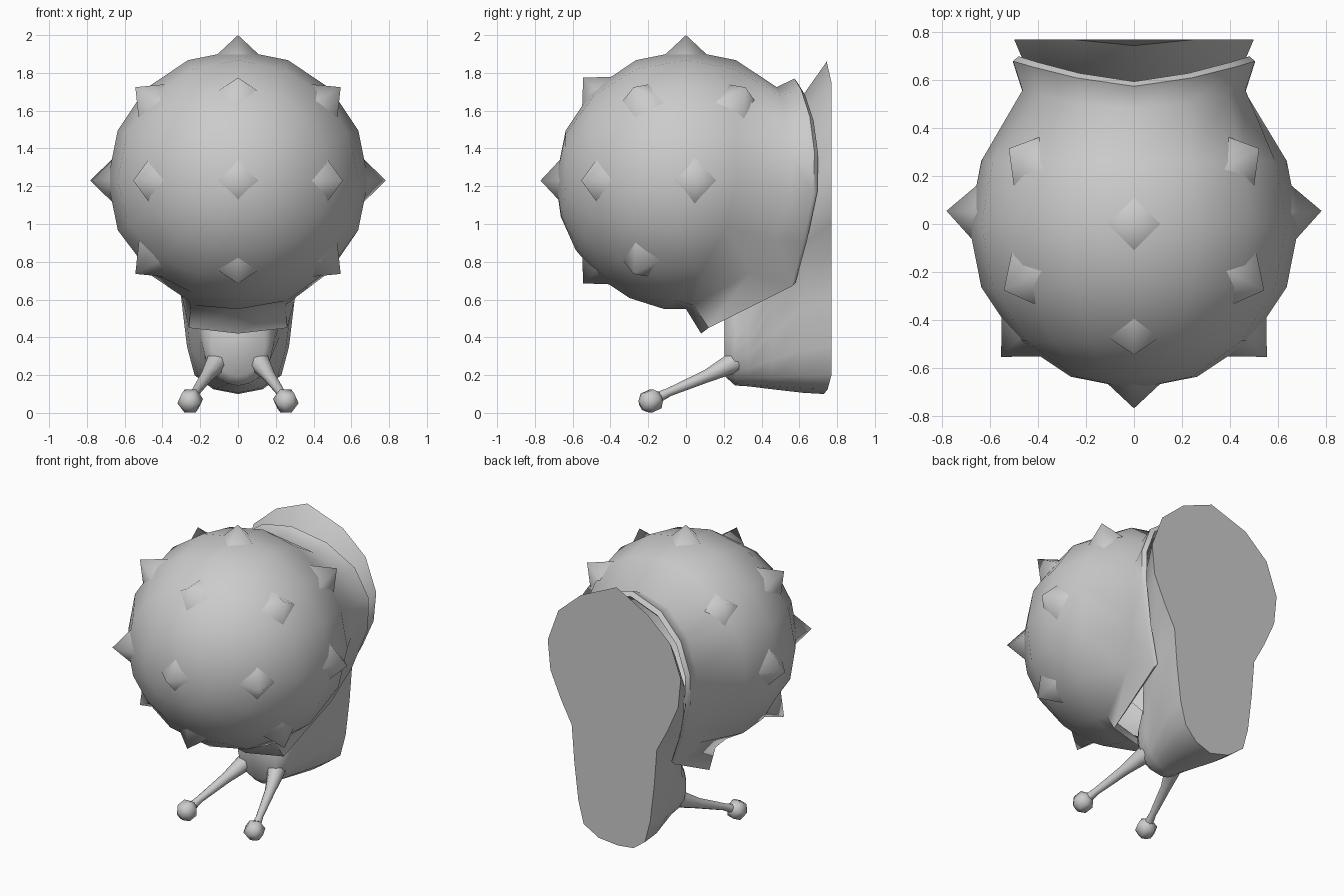
import bpy, bmesh, math
from mathutils import Vector

if "Cube" in bpy.data.objects:
    bpy.data.objects.remove(bpy.data.objects["Cube"])

C = Vector((0, 0, 1.23))   # shell centre
R = 0.69                   # shell radius


def finish(name, bm, angle=45):
    bmesh.ops.recalc_face_normals(bm, faces=bm.faces[:])
    me = bpy.data.meshes.new(name)
    bm.to_mesh(me)
    bm.free()
    ob = bpy.data.objects.new(name, me)
    bpy.context.collection.objects.link(ob)
    bpy.ops.object.select_all(action='DESELECT')
    ob.select_set(True)
    bpy.context.view_layer.objects.active = ob
    bpy.ops.object.shade_smooth_by_angle(angle=math.radians(angle))
    return ob


def mirror_ring(half):
    """Close a half outline (first and last point on x = 0) into a full ring."""
    half = [Vector(p) for p in half]
    return half + [Vector((-p.x, p.y, p.z)) for p in half[-2:0:-1]]


def loft(bm, rings, cap_start=True, cap_end=True):
    vs = [[bm.verts.new(p) for p in r] for r in rings]
    n = len(vs[0])
    for a, b in zip(vs, vs[1:]):
        for i in range(n):
            j = (i + 1) % n
            bm.faces.new((a[i], a[j], b[j], b[i]))
    if cap_start:
        bm.faces.new(vs[0])
    if cap_end:
        bm.faces.new(vs[-1])
    return vs


# Shell: ball opening into a pinched neck and a flared rim with thickness
neck = [(0, .48, 1.725), (.22, .50, 1.68), (.39, .54, 1.54), (.465, .56, 1.35),
        (.465, .55, 1.15), (.42, .48, .92), (.34, .34, .74), (.25, .04, .57), (0, 0, .55)]
rim = [(0, .575, 1.77), (.24, .61, 1.71), (.42, .655, 1.57), (.505, .68, 1.38),
       (.505, .675, 1.17), (.42, .62, .90), (.31, .56, .67), (.26, .12, .45), (0, .08, .42)]


def ball_ring(k):
    half = []
    for i in range(9):
        a = math.pi * i / 8
        reach = math.radians(112.5 - 32 * max(0, -math.cos(a)) ** 2)
        p = reach * k / 5
        half.append(C + R * Vector((math.sin(p) * math.sin(a), -math.cos(p), math.sin(p) * math.cos(a))))
    half[0].x = half[-1].x = 0
    return mirror_ring(half)


bm = bmesh.new()
rings = [ball_ring(k) for k in range(1, 6)] + [mirror_ring(neck), mirror_ring(rim)]
mid = Vector((0, 0, 1.12))
for s, dy in ((.955, .02), (.9, -.02)):
    rings.append([Vector((p.x * s, p.y + dy, mid.z + (p.z - mid.z) * s)) for p in rings[6]])
vs = loft(bm, rings, cap_start=False, cap_end=False)
pole = bm.verts.new(C + Vector((0, -R, 0)))
for i in range(16):
    bm.faces.new((pole, vs[0][i], vs[0][(i + 1) % 16]))
finish("shell", bm, 65)

# Spikes: four-sided points spread over the shell
dirs = [(0, 0, 1), (0, -1, 0), (0, -1, 1), (0, -1, -1)]
for s in (-1, 1):
    dirs += [(s, .07, 0), (s, -1, 0), (s * .55, -.28, .5), (s * .53, .32, .5),
             (s * .55, -.28, -.5)]
bm = bmesh.new()
for d in dirs:
    d = Vector(d).normalized()
    up = Vector((0, 1, 0)) if abs(d.z) > .9 else Vector((0, 0, 1))
    u = up.cross(d).normalized()
    v = d.cross(u)
    tip_r = .77 if min(abs(d.x), abs(d.y)) < .01 else .785
    base = [bm.verts.new(C + d * .63 + q * .15) for q in (u, v, -u, -v)]
    tip = bm.verts.new(C + d * tip_r)
    bm.faces.new(base[::-1])
    for i in range(4):
        bm.faces.new((base[i], base[(i + 1) % 4], tip))
finish("shell_spikes", bm, 85)

# Body: flat foot outline lofted forward into a rounded head
foot = [(0, .745, 1.86), (.25, .77, 1.75), (.42, .77, 1.60), (.50, .77, 1.38), (.48, .77, 1.18),
        (.40, .77, 1.00), (.32, .77, .85), (.30, .77, .60), (.27, .77, .35), (.23, .77, .20),
        (.13, .75, .125), (0, .73, .10)]
n = len(foot)
rings = []
for t, y, s in ((0, .77, 1), (.14, .62, 1), (.55, .46, 1), (.9, .33, 1), (1, .26, 1), (1, .205, .78)):
    half = []
    for i, p in enumerate(foot):
        a = math.pi * i / (n - 1)
        head = Vector((.185 * s * math.sin(a), y, .37 + .225 * s * math.cos(a)))
        q = Vector(p).lerp(head, t)
        q.y = p[1] if t == 0 else y
        # hold the upper body close to the wall beside the rim
        if t == .14 and 1 < i < 6:
            q.y += .03
        half.append(q)
    half[0].x = half[-1].x = 0
    rings.append(mirror_ring(half))
bm = bmesh.new()
loft(bm, rings)
finish("body", bm, 65)

# Eye stalks: tapered tubes ending in small faceted eyes
path = [((.09, .29, .29), .07), ((.13, .21, .245), .05), ((.165, .11, .195), .034),
        ((.225, -.09, .11), .023), ((.245, -.16, .075), .03)]
for side, s in (("left", -1), ("right", 1)):
    pts = [(Vector((p[0] * s, p[1], p[2])), r) for p, r in path]
    d = (pts[-1][0] - pts[0][0]).normalized()
    u = d.cross(Vector((0, 0, 1))).normalized()
    v = d.cross(u)
    bm = bmesh.new()
    loft(bm, [[p + r * (u * math.cos(k * math.pi / 4) + v * math.sin(k * math.pi / 4))
               for k in range(8)] for p, r in pts])
    finish(side + "_eye_stalk", bm)
    # Eye: short faceted barrel along the stalk
    c = Vector((.253 * s, -.185, .063))
    bm = bmesh.new()
    loft(bm, [[c + d * o + r * (u * math.cos(k * math.pi / 3) + v * math.sin(k * math.pi / 3))
               for k in range(6)] for o, r in ((-.06, .025), (-.028, .063), (.028, .063), (.06, .03))])
    finish(side + "_eye", bm, 70)
